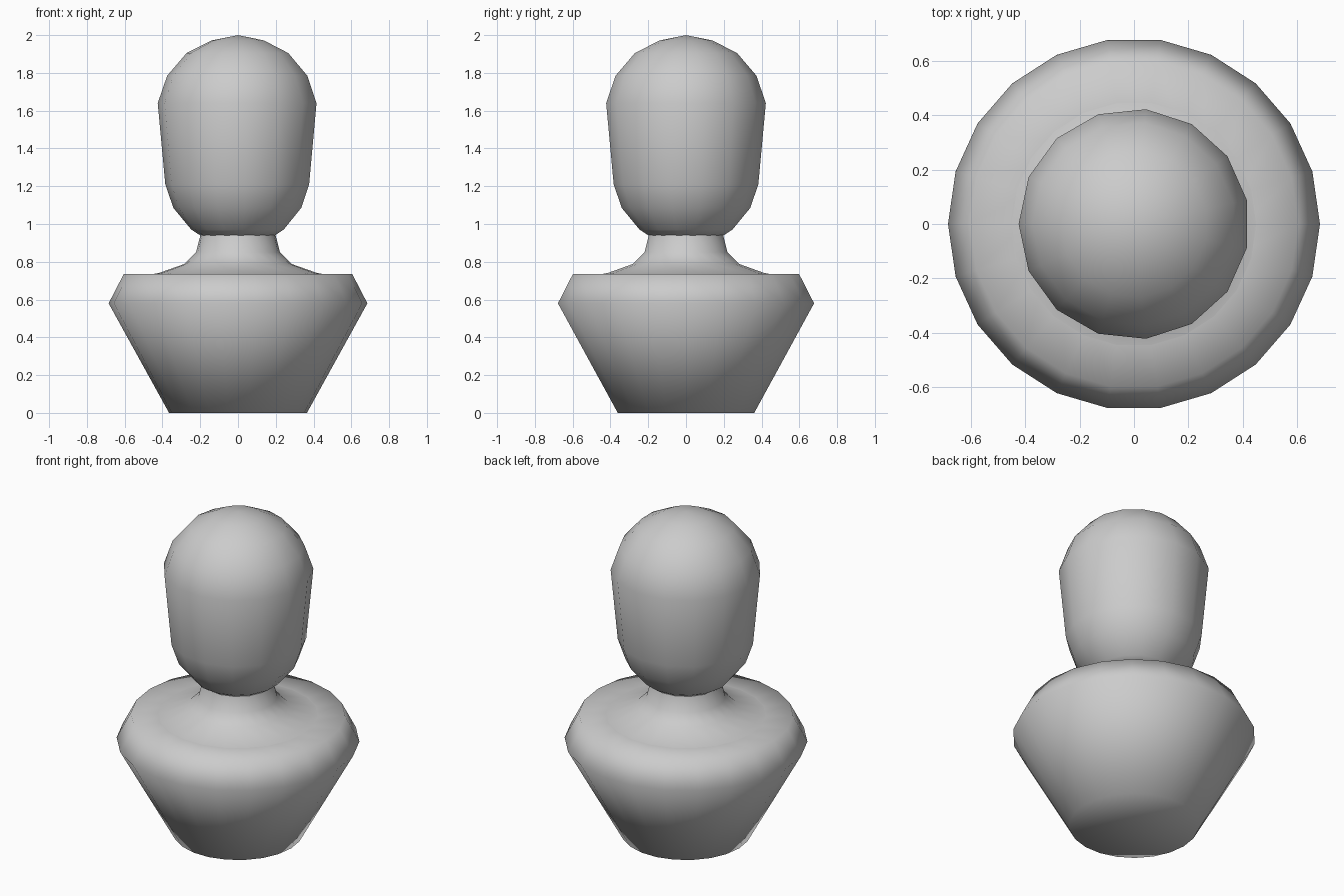
import bpy, bmesh
from math import cos, sin, pi

if "Cube" in bpy.data.objects:
    bpy.data.objects.remove(bpy.data.objects["Cube"])


def lathe(name, profile, sides):
    """Revolve (radius, z) points around z, listed top to bottom; first corner faces -x."""
    bm = bmesh.new()
    rings = []
    for r, z in profile:
        if r == 0:
            rings.append([bm.verts.new((0, 0, z))] * sides)
        else:
            rings.append([bm.verts.new((r * cos(pi + 2 * pi * i / sides),
                                        r * sin(pi + 2 * pi * i / sides), z))
                          for i in range(sides)])
    for a, b in zip(rings, rings[1:]):
        for i in range(sides):
            j = (i + 1) % sides
            corners = list(dict.fromkeys((a[i], b[i], b[j], a[j])))
            bm.faces.new(corners)
    bmesh.ops.recalc_face_normals(bm, faces=bm.faces)
    mesh = bpy.data.meshes.new(name)
    bm.to_mesh(mesh)
    bm.free()
    mesh.shade_smooth()
    obj = bpy.data.objects.new(name, mesh)
    bpy.context.collection.objects.link(obj)
    return obj


# Head: capsule tapering toward the chin, flat underneath
lathe("head", [(0, 2.0), (.14, 1.972), (.272, 1.905), (.375, 1.785), (.425, 1.64),
               (.385, 1.21), (.342, 1.085), (.247, .97), (.2, .94), (0, .94)], 15)

# Neck: flares out onto the shoulders
lathe("neck", [(.198, .945), (.222, .85), (.285, .788), (.415, .742), (.45, .735)], 22)

# Torso: flat shoulders, bevelled rim, cone down to the base
lathe("torso", [(.4, .735), (.605, .735), (.685, .58), (.365, 0), (0, 0)], 22)
